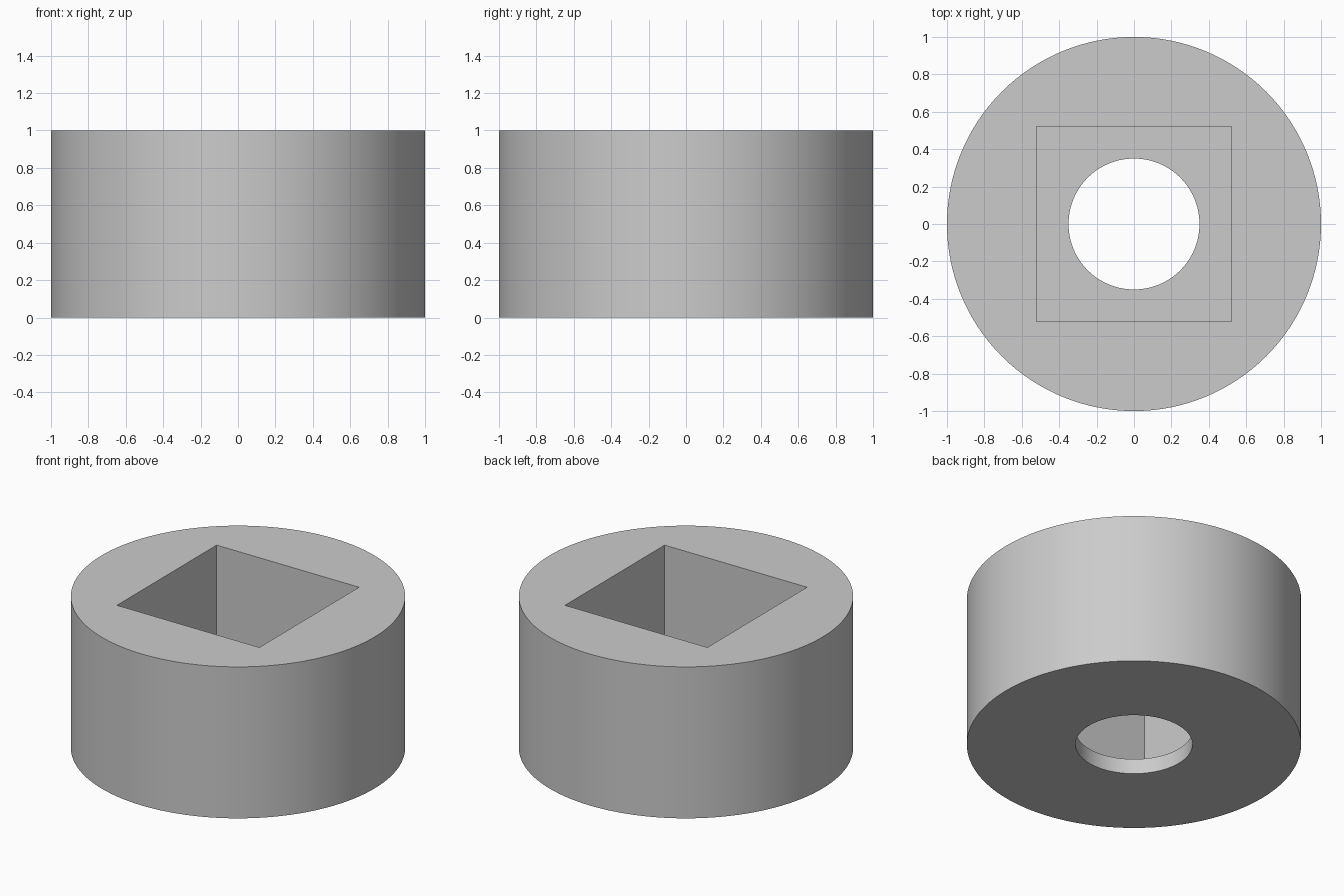
import bpy
import math

SEGMENTS = 128
RADIUS, HEIGHT = 1.0, 1.0
POCKET_SIDE, FLOOR = 1.04, 0.1
HOLE_RADIUS = 0.35

cube = bpy.data.objects.get("Cube")
if cube:
    bpy.data.objects.remove(cube, do_unlink=True)


def cylinder(name, radius, bottom, top):
    bpy.ops.mesh.primitive_cylinder_add(
        vertices=SEGMENTS, radius=radius, depth=top - bottom,
        location=(0, 0, (bottom + top) / 2))
    obj = bpy.context.object
    obj.name = name
    return obj


def box(name, side, bottom, top):
    bpy.ops.mesh.primitive_cube_add(size=1, location=(0, 0, (bottom + top) / 2))
    obj = bpy.context.object
    obj.name = name
    obj.scale = (side, side, top - bottom)
    bpy.ops.object.transform_apply(location=False, rotation=False, scale=True)
    return obj


def cut(target, cutter):
    """Subtract the cutter from the target, then remove the cutter."""
    cutter.hide_render = True
    mod = target.modifiers.new(cutter.name, 'BOOLEAN')
    mod.operation = 'DIFFERENCE'
    mod.solver = 'EXACT'
    mod.object = cutter
    bpy.context.view_layer.objects.active = target
    bpy.ops.object.modifier_apply(modifier=mod.name)
    bpy.data.objects.remove(cutter, do_unlink=True)


# Grey material
grey = bpy.data.materials.new("light_grey")
grey.use_nodes = True
colour = (0.6, 0.6, 0.6, 1)
grey.diffuse_color = colour
grey.node_tree.nodes["Principled BSDF"].inputs["Base Color"].default_value = colour

# Round body with a square pocket and a round hole through its floor
body = cylinder("round_socket", RADIUS, 0, HEIGHT)
cut(body, box("pocket_cutter", POCKET_SIDE, FLOOR, HEIGHT + 0.2))
cut(body, cylinder("hole_cutter", HOLE_RADIUS, -0.2, FLOOR + 0.2))
body.data.materials.clear()
body.data.materials.append(grey)

# Smooth round walls, sharp rims and corners
bpy.ops.object.select_all(action='DESELECT')
body.select_set(True)
bpy.context.view_layer.objects.active = body
bpy.ops.object.shade_smooth_by_angle(angle=math.radians(30))
